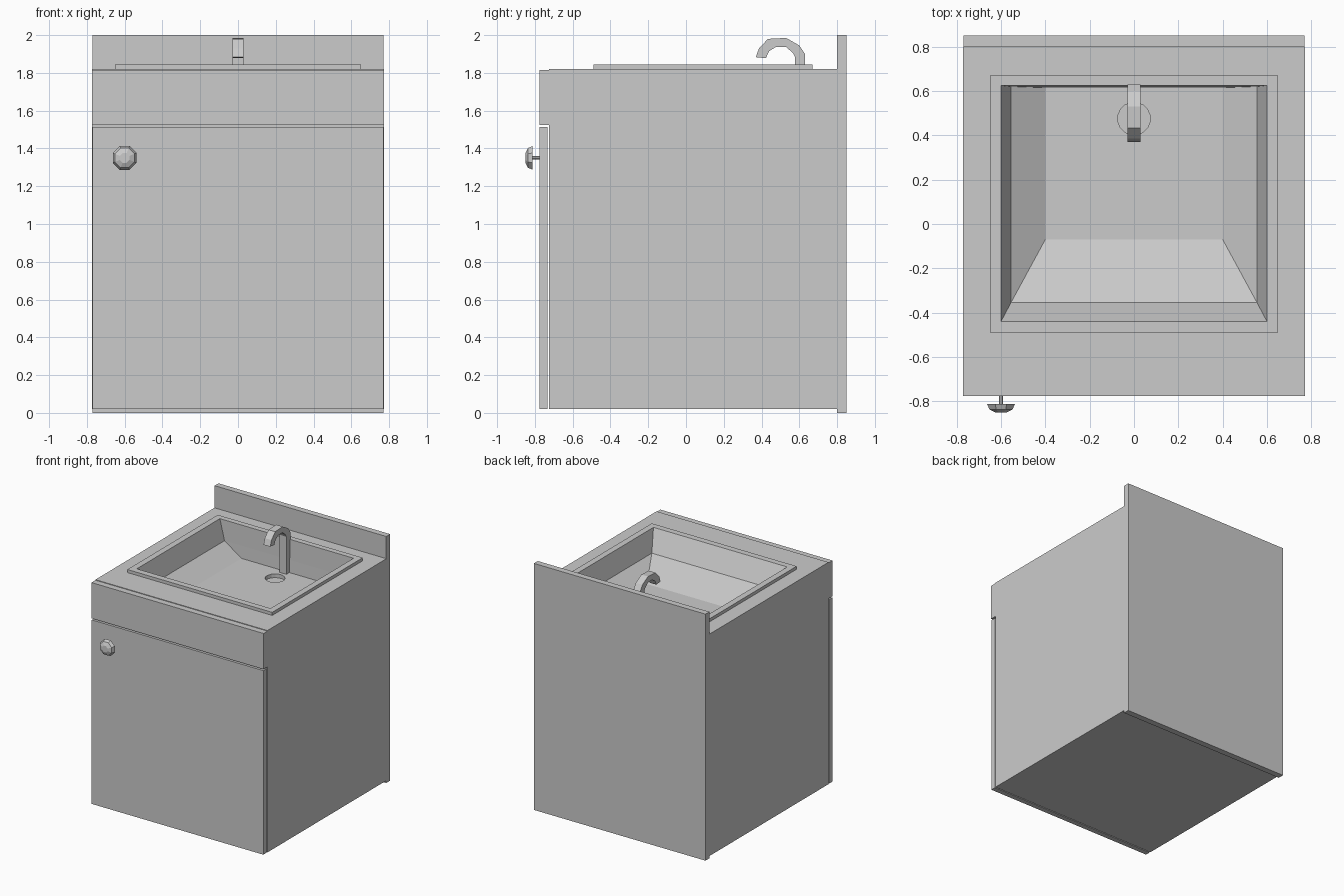
import bpy, bmesh, math

cube = bpy.data.objects.get("Cube")
if cube:
    bpy.data.objects.remove(cube)

grey = bpy.data.materials.new("plain_grey")
grey.use_nodes = True
GREY = (0.6, 0.6, 0.6, 1)
grey.diffuse_color = GREY
grey.node_tree.nodes["Principled BSDF"].inputs["Base Color"].default_value = GREY


def finish(name, bm):
    mesh = bpy.data.meshes.new(name)
    bm.to_mesh(mesh)
    bm.free()
    mesh.materials.append(grey)
    obj = bpy.data.objects.new(name, mesh)
    bpy.context.collection.objects.link(obj)
    return obj


def rect(bm, half, y0, y1, z):
    """Counter-clockwise rectangle of vertices, centred on x."""
    return [bm.verts.new(p) for p in
            ((-half, y0, z), (half, y0, z), (half, y1, z), (-half, y1, z))]


def circle(bm, radius, y, z, sides):
    turn = 2 * math.pi / sides
    return [bm.verts.new((radius * math.cos((i + .5) * turn),
                          y + radius * math.sin((i + .5) * turn), z))
            for i in range(sides)]


def bridge(bm, loops):
    for a, b in zip(loops, loops[1:]):
        for i in range(len(a)):
            j = (i + 1) % len(a)
            bm.faces.new((a[i], a[j], b[j], b[i]))


def box(name, half, y0, y1, z0, z1):
    bm = bmesh.new()
    low, high = rect(bm, half, y0, y1, z0), rect(bm, half, y0, y1, z1)
    bridge(bm, [low, high])
    bm.faces.new(low[::-1])
    bm.faces.new(high)
    return finish(name, bm)


# Cabinet body with an open top for the sink
bm = bmesh.new()
loops = [rect(bm, .772, -.725, .8, .02), rect(bm, .772, -.725, .8, 1.82),
         rect(bm, .65, -.49, .67, 1.82)]
bridge(bm, loops)
bm.faces.new(loops[0][::-1])
finish("cabinet_body", bm)

# Fronts and backsplash
box("cabinet_door", .77, -.775, -.733, .02, 1.513)
box("top_front_panel", .772, -.775, -.725, 1.525, 1.815)
box("backsplash", .77, .8, .85, 0, 2)

# Sink: raised rim, two-stage sloping walls, floor with a recessed drain
bm = bmesh.new()
loops = [rect(bm, .65, -.49, .67, 1.82), rect(bm, .65, -.49, .67, 1.845),
         rect(bm, .6, -.44, .625, 1.845), rect(bm, .555, -.355, .62, 1.68),
         rect(bm, .4, -.07, .615, 1.58)]
bridge(bm, loops)
drain = [circle(bm, .074, .475, z, 16) for z in (1.58, 1.55)]
bridge(bm, drain)
bm.faces.new(drain[1])
edges = []
for loop in (loops[-1], drain[0]):
    for a, b in zip(loop, loop[1:] + loop[:1]):
        edges.append(bm.edges.get((a, b)))
floor = bmesh.ops.triangle_fill(bm, edges=edges, use_beauty=True)["geom"]
for face in floor:
    if isinstance(face, bmesh.types.BMFace):
        face.normal_update()
        if face.normal.z < 0:
            face.normal_flip()
finish("sink_basin", bm)

# Faucet: flat hooked profile extruded sideways
outer = [(.63, 1.57), (.63, 1.9), (.6, 1.945), (.53, 1.985), (.434, 1.98),
         (.386, 1.93), (.37, 1.883)]
inner = [(.423, 1.878), (.44, 1.915), (.476, 1.937), (.53, 1.937),
         (.566, 1.905), (.577, 1.885), (.577, 1.57)]
bm = bmesh.new()
side_a, side_b = ([bm.verts.new((x, y, z)) for y, z in outer + inner]
                  for x in (-.03, .03))
bridge(bm, [side_a, side_b])
bm.faces.new(side_a[::-1])
bm.faces.new(side_b)
bmesh.ops.recalc_face_normals(bm, faces=bm.faces)
finish("faucet", bm)

# Door knob: stem and faceted dome, built upright then turned to the front
bm = bmesh.new()
loops = [circle(bm, r, 0, h, 8) for r, h in
         ((.01, 0), (.01, .037), (.068, .037), (.056, .062), (.028, .075))]
bridge(bm, loops)
bm.faces.new(loops[-1])
knob = finish("door_knob", bm)
knob.rotation_euler.x = math.pi / 2
knob.location = (-.6, -.775, 1.35)
